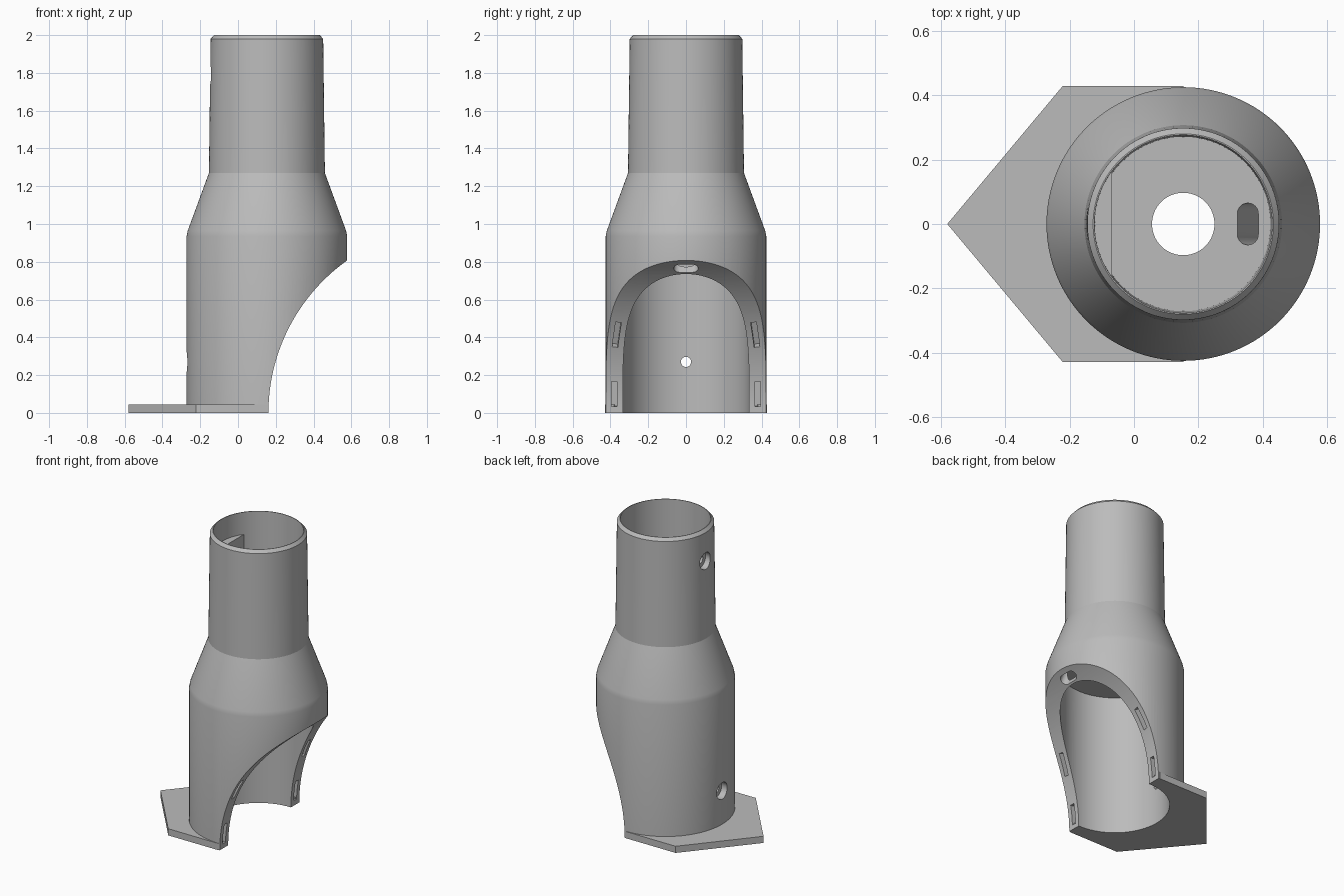
import bpy, bmesh, math
from mathutils import Matrix, Vector

old = bpy.data.objects.get("Cube")
if old:
    bpy.data.objects.remove(old, do_unlink=True)

CX = 0.153                      # tube axis
ARCH_X, ARCH_R = 1.151, 0.99    # axis and radius of the arched cut
SEG = 128

grey = bpy.data.materials.new("plain grey")
grey.use_nodes = True
grey.diffuse_color = (0.5, 0.5, 0.5, 1)
grey.node_tree.nodes["Principled BSDF"].inputs["Base Color"].default_value = (0.5, 0.5, 0.5, 1)


def finish(name, bm):
    bmesh.ops.recalc_face_normals(bm, faces=bm.faces)
    me = bpy.data.meshes.new(name)
    bm.to_mesh(me)
    bm.free()
    ob = bpy.data.objects.new(name, me)
    bpy.context.collection.objects.link(ob)
    me.materials.append(grey)
    return ob


def revolve(name, profile):
    """Closed (radius, z) profile swept around the tube axis."""
    bm = bmesh.new()
    rings = []
    for i in range(SEG):
        a = math.tau * i / SEG
        rings.append([bm.verts.new((CX + r * math.cos(a), r * math.sin(a), z)) for r, z in profile])
    n = len(profile)
    for i in range(SEG):
        p, q = rings[i], rings[(i + 1) % SEG]
        for j in range(n):
            k = (j + 1) % n
            bm.faces.new((p[j], q[j], q[k], p[k]))
    return finish(name, bm)


def prism(name, outline, z0, z1):
    bm = bmesh.new()
    face = bm.faces.new([bm.verts.new((x, y, z0)) for x, y in outline])
    ext = bmesh.ops.extrude_face_region(bm, geom=[face])
    top = [v for v in ext["geom"] if isinstance(v, bmesh.types.BMVert)]
    bmesh.ops.translate(bm, verts=top, vec=(0, 0, z1 - z0))
    return finish(name, bm)


def cylinder(name, radius, start, end, seg=32):
    start, end = Vector(start), Vector(end)
    axis = end - start
    mat = Matrix.Translation((start + end) / 2) @ axis.to_track_quat('Z', 'Y').to_matrix().to_4x4()
    bm = bmesh.new()
    bmesh.ops.create_cone(bm, cap_ends=True, segments=seg, radius1=radius, radius2=radius,
                          depth=axis.length, matrix=mat)
    return finish(name, bm)


def cut(target, cutters):
    bpy.context.view_layer.objects.active = target
    for c in cutters:
        mod = target.modifiers.new("cut", 'BOOLEAN')
        mod.operation = 'DIFFERENCE'
        mod.solver = 'EXACT'
        mod.object = c
        bpy.ops.object.modifier_apply(modifier=mod.name)


# Hollow stepped tube with an inner floor and a central hole
tube = revolve("tube_body", [
    (0.335, 0), (0.425, 0), (0.425, 0.935), (0.419, 0.965), (0.307, 1.27),
    (0.298, 1.98), (0.28, 2.0), (0.276, 2.0), (0.271, 1.25),
    (0.097, 1.25), (0.097, 0.953), (0.335, 0.953)])

# Pointed base plate wrapped around the foot of the tube
arc = [math.radians(90 + 180 * i / 48) for i in range(49)]
plate = prism("base_plate",
              [(CX, -0.428), (-0.222, -0.428), (-0.58, 0), (-0.222, 0.428), (CX, 0.428)]
              + [(CX + 0.38 * math.cos(a), 0.38 * math.sin(a)) for a in arc], 0, 0.045)

# Flat-faced screw boss inside the neck
half = math.acos(0.222 / 0.283)
arc = [math.pi - half + 2 * half * i / 16 for i in range(17)]
boss = prism("screw_boss", [(CX + 0.283 * math.cos(a), 0.283 * math.sin(a)) for a in arc], 1.55, 1.85)

# Arched opening on the right
arch = cylinder("arch_cutter", ARCH_R, (ARCH_X, -1, 0), (ARCH_X, 1, 0), 256)
cutters = [arch]

# Narrow slots sunk in the arch face, mirrored
for z, length, roll in ((0.1, 0.135, 0), (0.415, 0.145, 0.13)):
    tilt = math.asin(z / ARCH_R)
    x = ARCH_X - ARCH_R * math.cos(tilt)
    y = math.sqrt(0.38 ** 2 - (x - CX) ** 2)
    for side in (-1, 1):
        bm = bmesh.new()
        mat = (Matrix.Translation((x, side * y, z)) @ Matrix.Rotation(tilt, 4, 'Y')
               @ Matrix.Rotation(side * roll, 4, 'X') @ Matrix.Diagonal((0.08, 0.03, length, 1)))
        bmesh.ops.create_cube(bm, size=1, matrix=mat)
        cutters.append(finish("slot_cutter", bm))

# Slanted cable channel from the arch top to the inner floor
outline = []
for side in (1, -1):
    for i in range(13):
        a = math.pi * i / 12 + (0 if side > 0 else math.pi)
        outline.append((0.0325 * math.cos(a), 0.0325 * (math.sin(a) + side)))
channel = prism("channel_cutter", outline, 0, 0.65)
for v in channel.data.vertices:
    v.co = (v.co.x + 0.56 - 0.35 * v.co.z, v.co.y, v.co.z + 0.66)
cutters.append(channel)

# Countersunk screw holes on the left
upper_holes = []
for z, x, seat in ((0.27, -0.272, 0.045), (1.79, -0.147, 0.04)):
    pair = [cylinder("screw_seat_cutter", 0.056, (x - 0.1, 0, z), (x + seat, 0, z)),
            cylinder("screw_hole_cutter", 0.027, (x - 0.1, 0, z), (x + 0.14, 0, z))]
    cutters += pair
    upper_holes = pair

cut(tube, cutters)
cut(boss, upper_holes)
for c in cutters:
    bpy.data.objects.remove(c, do_unlink=True)

# Smooth round walls, crisp edges
for ob in (tube, plate, boss):
    bpy.ops.object.select_all(action='DESELECT')
    ob.select_set(True)
    bpy.context.view_layer.objects.active = ob
    bpy.ops.object.shade_smooth_by_angle(angle=math.radians(17))
